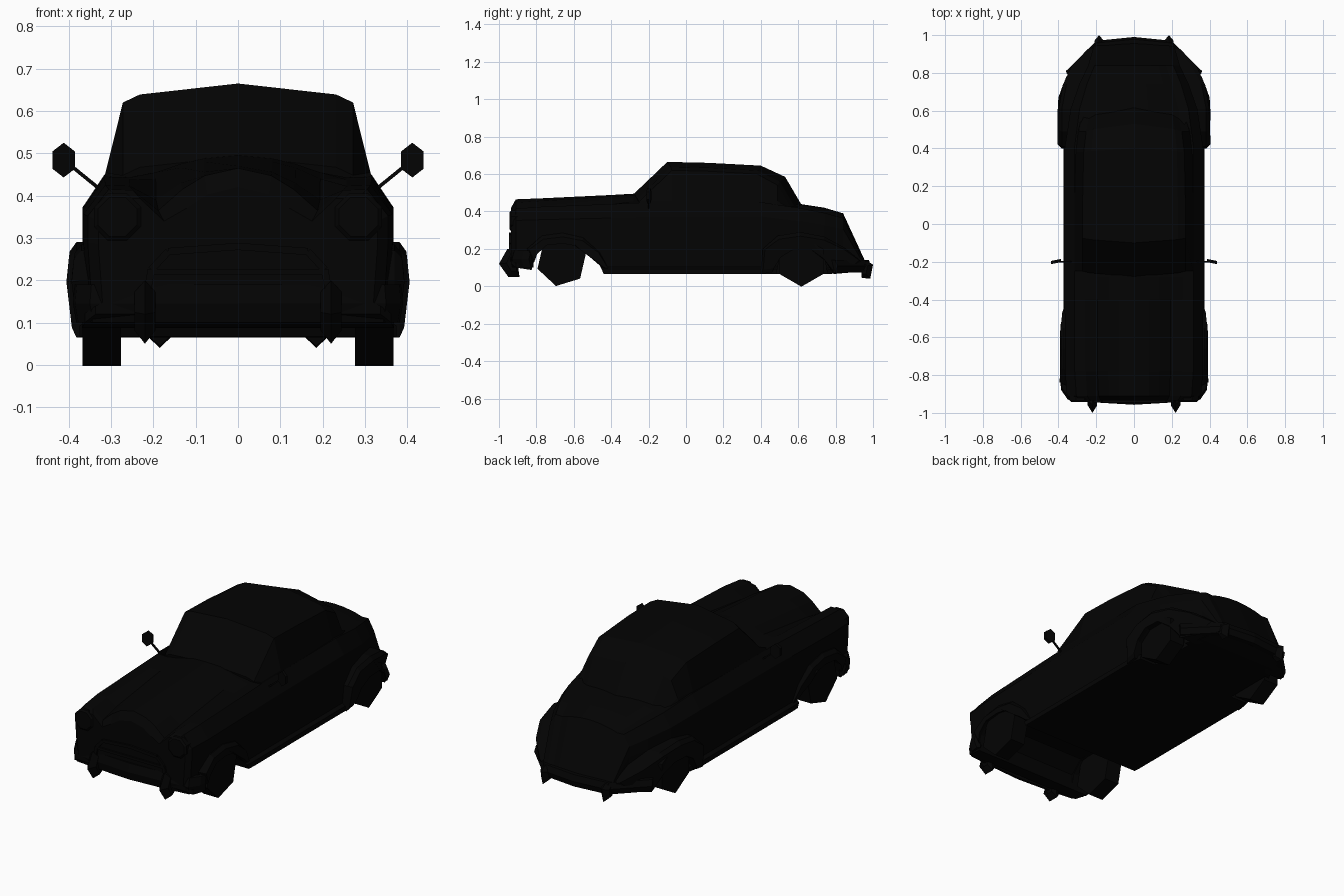
import bpy, bmesh, math
from mathutils import Vector

cube = bpy.data.objects.get("Cube")
if cube:
    bpy.data.objects.remove(cube)

black = bpy.data.materials.new("soft black")
black.use_nodes = True
COLOR = (0.001, 0.001, 0.001, 1)
black.diffuse_color = COLOR
black.node_tree.nodes["Principled BSDF"].inputs["Base Color"].default_value = COLOR


def loft(name, rings, mirror=False):
    """Skin a list of closed rings and cap both ends."""
    bm = bmesh.new()
    rows = [[bm.verts.new(p) for p in ring] for ring in rings]
    n = len(rows[0])
    for a, b in zip(rows, rows[1:]):
        for i in range(n):
            j = (i + 1) % n
            bm.faces.new((a[i], a[j], b[j], b[i]))
    bm.faces.new(rows[0][::-1])
    bm.faces.new(rows[-1])
    bmesh.ops.recalc_face_normals(bm, faces=bm.faces)
    mesh = bpy.data.meshes.new(name)
    bm.to_mesh(mesh)
    bm.free()
    mesh.materials.append(black)
    obj = bpy.data.objects.new(name, mesh)
    bpy.context.collection.objects.link(obj)
    if mirror:
        obj.modifiers.new("mirror", 'MIRROR')
    return obj


def symmetric(half):
    """Complete a half outline that starts and ends on the centre line."""
    return half + [(-x, y, z) for x, y, z in half[-2:0:-1]]


def side_ring(outline, x):
    return [(x, y, z) for y, z in outline]


def polygon(y, z, r, n, turn=0):
    steps = [turn + math.tau * i / n for i in range(n)]
    return [(y + r * math.cos(a), z + r * math.sin(a)) for a in steps]


def bar(name, start, end, r, sides=4):
    """Straight rod between two points, mirrored to the other side."""
    a, b = Vector(start), Vector(end)
    turn = (b - a).to_track_quat('Z', 'Y')
    disc = [turn @ Vector((u, v, 0)) for u, v in polygon(0, 0, r, sides, math.pi / 4)]
    return loft(name, [[a + d for d in disc], [b + d for d in disc]], True)


def cut(target, cutter):
    mod = target.modifiers.new("cut", 'BOOLEAN')
    mod.object = cutter
    mod.solver = 'EXACT'
    cutter.hide_render = True
    bpy.context.view_layer.objects.active = target
    bpy.ops.object.modifier_apply(modifier=mod.name)
    bpy.data.objects.remove(cutter)


# Main body: y, half width, bottom, shoulder, valley, top, drop at bonnet edge
stations = [
    (-0.935, 0.33, 0.12, 0.395, 0.34, 0.42, 0.05),
    (-0.91, 0.355, 0.10, 0.415, 0.365, 0.465, 0.05),
    (-0.78, 0.365, 0.08, 0.425, 0.39, 0.47, 0.04),
    (-0.40, 0.367, 0.065, 0.44, 0.44, 0.488, 0.022),
    (-0.28, 0.367, 0.065, 0.445, 0.455, 0.495, 0.02),
    (0.40, 0.367, 0.065, 0.45, 0.45, 0.46, 0.005),
    (0.61, 0.335, 0.065, 0.418, 0.427, 0.44, 0.006),
    (0.74, 0.29, 0.065, 0.392, 0.405, 0.42, 0.008),
    (0.84, 0.242, 0.07, 0.365, 0.375, 0.39, 0.008),
    (0.955, 0.21, 0.08, 0.12, 0.125, 0.14, 0.01),
]


def body_ring(y, w, b, s, v, t, drop):
    h = s - b
    # sill strip at the foot, then a side that leans out up to the waist
    return symmetric([(0, y, b), (w * 1.02, y, b), (w * 1.02, y, b + h * 0.07),
                      (w * 0.97, y, b + h * 0.10), (w, y, b + h * 0.6),
                      (w, y, b + h * 0.8), (w * 0.86, y, s), (w * 0.70, y, s - 0.002),
                      (w * 0.53, y, v), (w * 0.37, y, t - drop),
                      (w * 0.22, y, t - drop * 0.35), (0, y, t)])


body = loft("body", [body_ring(*s) for s in stations])

# Wheel wells: open across the front, one pocket on each side at the rear
front_arch = [(-0.83, 0.0), (-0.82, 0.17), (-0.75, 0.235), (-0.60, 0.235),
              (-0.53, 0.17), (-0.46, 0.11), (-0.41, 0.0)]
rear_arch = [(0.47, 0.0), (0.50, 0.15), (0.57, 0.22), (0.67, 0.22),
             (0.74, 0.15), (0.77, 0.0)]
cut(body, loft("front_well_cutter", [side_ring(front_arch, x) for x in (-0.6, 0.6)]))
for side in (-1, 1):
    cut(body, loft("rear_well_cutter",
                   [side_ring(rear_arch, side * x) for x in (0.26, 0.6)]))


# Cabin: y, top height, taper, side offset
def cabin_ring(y, t, k, skew):
    return symmetric([(0, y + skew * 0.5, 0.40), (0.325 * k, y + skew, 0.41),
                      (0.313 * k, y + skew, min(0.455, t - 0.03)),
                      (0.272 * k, y + skew, t - 0.045),
                      (0.232 * k, y + skew * 0.7, t - 0.026), (0, y, t)])


loft("cabin", [cabin_ring(*s) for s in (
    (-0.28, 0.493, 1.0, 0.03), (-0.10, 0.665, 1.0, 0.025), (0.12, 0.66, 1.0, 0),
    (0.40, 0.645, 0.98, -0.02), (0.53, 0.585, 0.93, -0.04), (0.615, 0.44, 0.86, -0.04))])


# Flared fenders with open arches, leaning in above and below the widest line
def fender(name, outline, reach):
    cy = sum(p[0] for p in outline) / len(outline)
    inset = [(cy + (y - cy) * 0.95, 0.18 + (z - 0.18) * 0.8) for y, z in outline]
    return loft(name, [[(reach(y) - 0.13, y, z) for y, z in outline],
                       [(reach(y) - 0.024, y, z) for y, z in outline],
                       [(reach(y) - 0.12 * abs(z - 0.2), y, z) for y, z in inset]], True)


def front_reach(y):
    return min(0.394, 0.375 - 0.15 * (y + 0.42))


def rear_reach(y):
    if y < 0.65:
        return 0.406
    return 0.406 - 0.27 * (y - 0.65) if y < 0.8 else 0.365 - 0.9 * (y - 0.8)


fender("front_fender", [
    (-0.82, 0.12), (-0.85, 0.20), (-0.77, 0.27), (-0.66, 0.285), (-0.55, 0.26),
    (-0.46, 0.18), (-0.40, 0.065), (-0.44, 0.09), (-0.48, 0.13), (-0.53, 0.17),
    (-0.59, 0.225), (-0.66, 0.24), (-0.75, 0.23), (-0.805, 0.17)], front_reach)
fender("rear_fender", [
    (0.40, 0.065), (0.41, 0.20), (0.49, 0.27), (0.61, 0.29), (0.74, 0.265),
    (0.85, 0.205), (0.94, 0.13), (0.90, 0.08), (0.79, 0.065), (0.74, 0.14),
    (0.67, 0.20), (0.57, 0.20), (0.50, 0.15), (0.46, 0.075)], rear_reach)

# Six-sided wheels
for name, y, turn in (("front", -0.665, 17), ("rear", 0.617, 30)):
    tyre = polygon(y, 0.133, 0.135, 6, math.radians(turn))
    loft(name + "_wheel", [side_ring(tyre, x) for x in (0.277, 0.367)], True)


# Wrap-around bumpers
def bumper(name, path, low, high, depth):
    def ring(x, y):
        inner = y - math.copysign(depth, y)
        edge = y - math.copysign(0.012, y)
        return [(x, y, (low + high) / 2), (x * 0.99, edge, high),
                (x * 0.94, inner, high), (x * 0.94, inner, low), (x * 0.98, edge, low)]
    full = [(-x, y) for x, y in path[:0:-1]] + path
    return loft(name, [ring(*p) for p in full])


bumper("front_bumper", [(0, -0.957), (0.20, -0.945), (0.35, -0.93), (0.385, -0.88),
                        (0.39, -0.84)], 0.10, 0.19, 0.025)
bumper("rear_bumper", [(0, 0.99), (0.20, 0.97), (0.28, 0.89), (0.36, 0.81)],
       0.075, 0.14, 0.04)

# Pointed bumper guards, shrinking toward the bumper on both sides
for name, x, (ay, az), outline in (
        ("front_guard", 0.22, (-0.92, 0.13), [(-1.0, 0.12), (-0.955, 0.20), (-0.91, 0.19),
                                              (-0.89, 0.05), (-0.95, 0.05)]),
        ("rear_guard", 0.185, (0.94, 0.10), [(0.93, 0.14), (0.97, 0.135), (1.0, 0.115),
                                             (0.985, 0.04), (0.94, 0.045)])):
    small = [(ay + (y - ay) * 0.5, az + (z - az) * 0.6) for y, z in outline]
    loft(name, [side_ring(small, x - 0.025), side_ring(outline, x),
                side_ring(small, x + 0.025)], True)

# Headlights
lamp = [[(0.285 + u, y, 0.35 + v) for u, v in polygon(0, 0, r, 8, math.pi / 8)]
        for y, r in ((-0.86, 0.06), (-0.935, 0.06), (-0.943, 0.05))]
loft("headlight", lamp, True)

# Grille surround and crossbar
surround = [(0, 0.280), (0.165, 0.268), (0.205, 0.225), (0.215, 0.17)]
for (xa, za), (xb, zb) in zip(surround, surround[1:]):
    bar("grille_surround", (xa, -0.937, za), (xb, -0.937, zb), 0.012)
bar("grille_crossbar", (0, -0.937, 0.22), (0.2, -0.937, 0.22), 0.010)

# Wing mirrors
bar("mirror_stalk", (0.32, -0.2, 0.41), (0.40, -0.2, 0.475), 0.006)
head = [(0.412 + 0.75 * u, v) for u, v in polygon(0, 0, 0.041, 6, math.pi / 6)]
loft("mirror_head", [[(x, y + (0.412 - x) * 0.2, 0.484 + z) for x, z in head]
                     for y in (-0.207, -0.190)], True)
